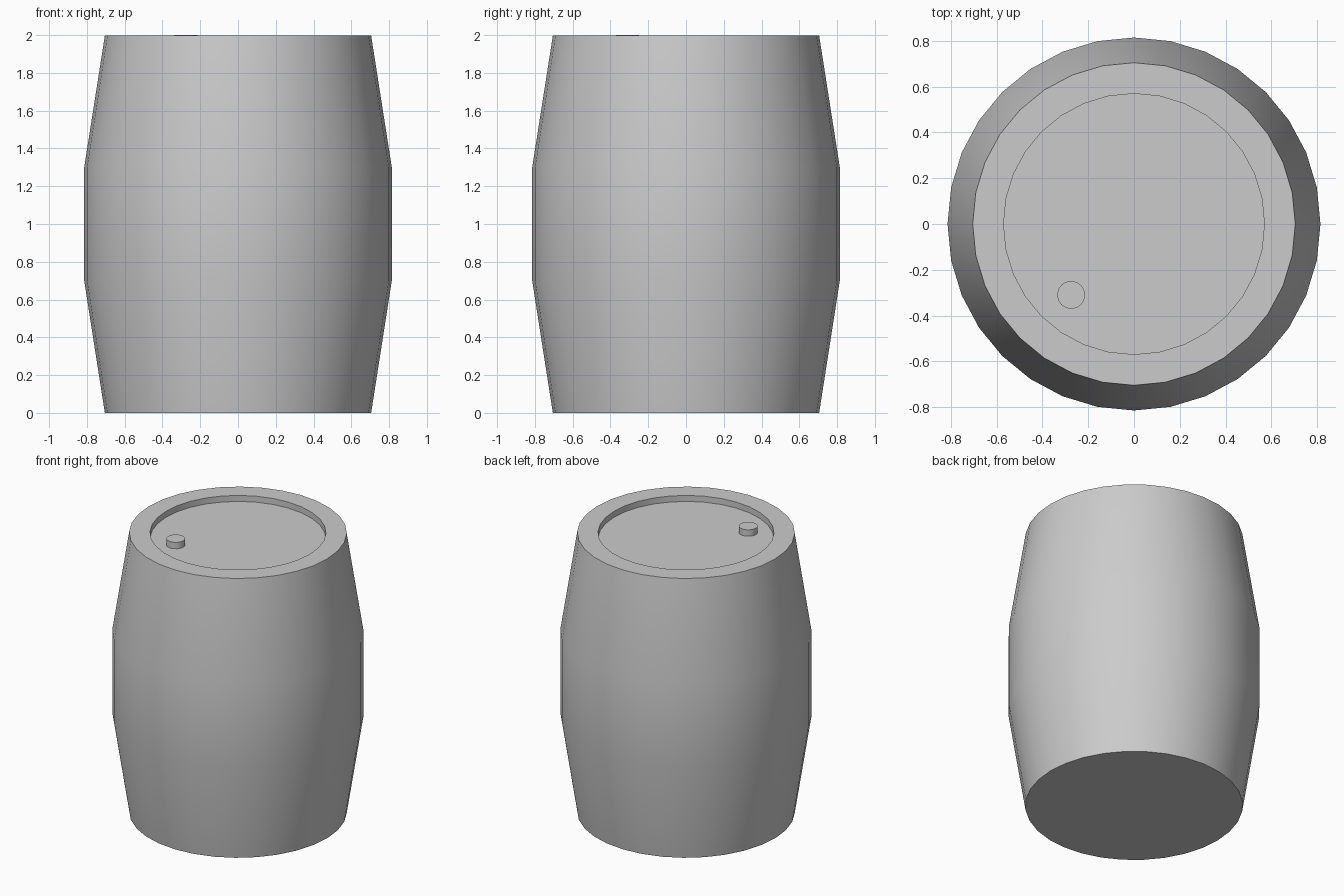
import bpy, bmesh, math

if "Cube" in bpy.data.objects:
    bpy.data.objects.remove(bpy.data.objects["Cube"])


def lathe(name, profile, sides, location=(0, 0, 0)):
    """Spin a (radius, z) profile into a capped solid."""
    bm = bmesh.new()
    rings = []
    for r, z in profile:
        rings.append([bm.verts.new((r * math.cos(2 * math.pi * i / sides),
                                    r * math.sin(2 * math.pi * i / sides), z))
                      for i in range(sides)])
    for a, b in zip(rings, rings[1:]):
        for i in range(sides):
            j = (i + 1) % sides
            bm.faces.new((a[i], a[j], b[j], b[i]))
    bm.faces.new(rings[0][::-1])
    bm.faces.new(rings[-1])
    bmesh.ops.recalc_face_normals(bm, faces=bm.faces)
    mesh = bpy.data.meshes.new(name)
    bm.to_mesh(mesh)
    bm.free()
    obj = bpy.data.objects.new(name, mesh)
    obj.location = location
    bpy.context.collection.objects.link(obj)
    bpy.ops.object.select_all(action='DESELECT')
    obj.select_set(True)
    bpy.context.view_layer.objects.active = obj
    bpy.ops.object.shade_smooth_by_angle(angle=math.radians(30))
    return obj


# Bulging barrel body with a thick rim and a shallow recessed lid
lathe("barrel_body", [(0.705, 0), (0.815, 0.705), (0.815, 1.295),
                      (0.705, 1.997), (0.57, 1.997), (0.57, 1.954)], 32)

# Small round bung standing on the lid
lathe("bung", [(0.061, -0.01), (0.061, 0.046)], 16, (-0.275, -0.31, 1.954))
